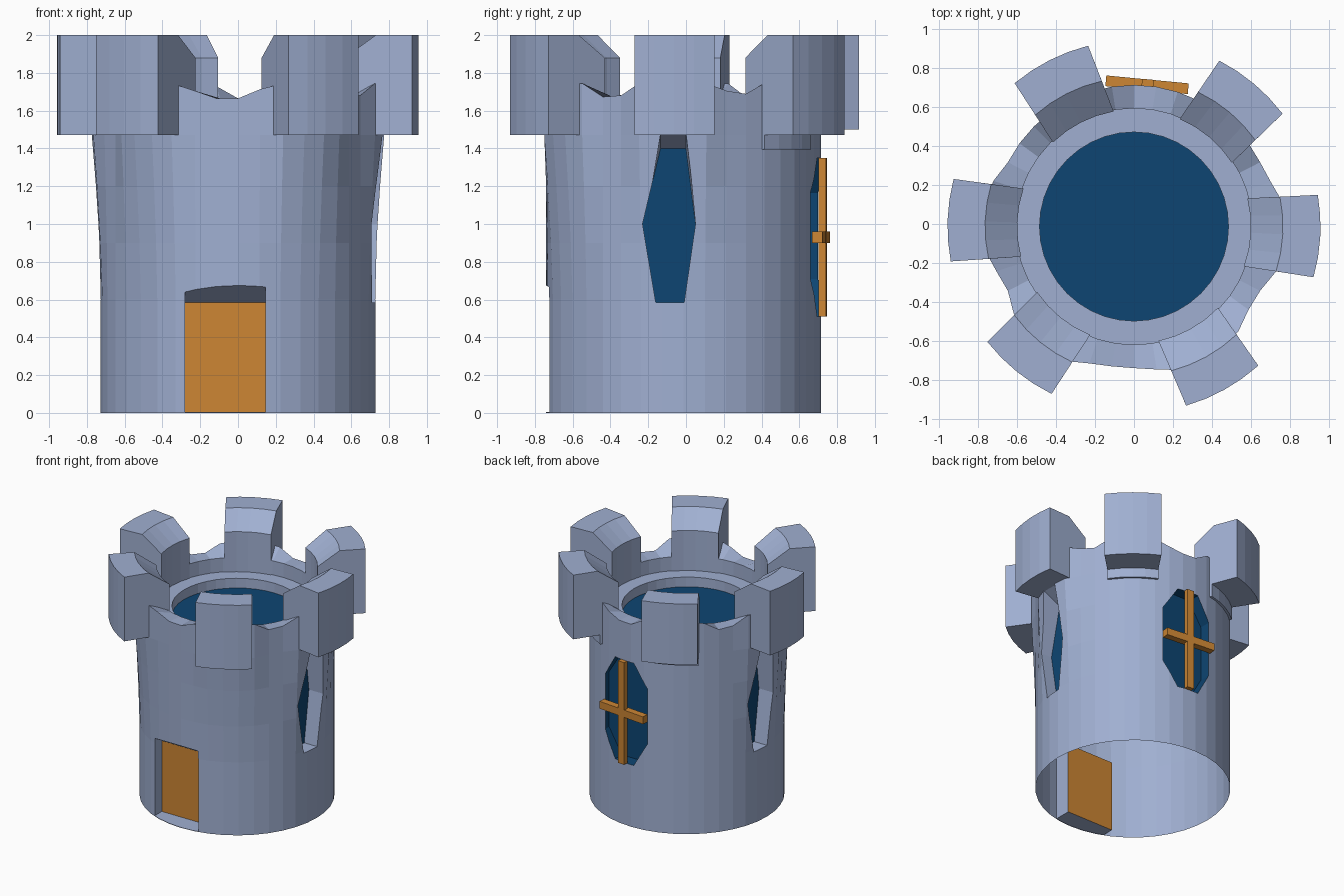
import bpy, bmesh, math
from math import sin, cos, radians, asin

if "Cube" in bpy.data.objects:
    bpy.data.objects.remove(bpy.data.objects["Cube"])

CY = -0.013                              # tower axis in y
MERLONS = [-3, 50, 117, 178, 231, 299]   # merlon directions
REAR = [50, 117]                         # these rest on corbels, the wall stays straight


def material(name, rgb):
    m = bpy.data.materials.new(name)
    m.use_nodes = True
    m.diffuse_color = (*rgb, 1)
    m.node_tree.nodes["Principled BSDF"].inputs["Base Color"].default_value = (*rgb, 1)
    return m


STONE = material("pale blue stone", (0.35, 0.43, 0.64))
BLUE = material("deep blue", (0.004, 0.06, 0.17))
WOOD = material("orange wood", (0.61, 0.24, 0.034))


def make_object(name, bm, mats):
    bmesh.ops.recalc_face_normals(bm, faces=bm.faces[:])
    mesh = bpy.data.meshes.new(name)
    bm.to_mesh(mesh)
    bm.free()
    for m in mats:
        mesh.materials.append(m)
    ob = bpy.data.objects.new(name, mesh)
    bpy.context.scene.collection.objects.link(ob)
    return ob


def loft(bm, rings, closed_rows=False):
    """Join rings of points with quads and cap both ends; returns the caps."""
    vs = [[bm.verts.new(p) for p in ring] for ring in rings]
    n = len(vs[0])
    for a, b in zip(vs, vs[1:]):
        for i in range(n):
            j = (i + 1) % n
            bm.faces.new((a[i], a[j], b[j], b[i]))
    return bm.faces.new(vs[0]), bm.faces.new(vs[-1])


def clamp(v):
    return max(0.0, min(1.0, v))


def distance(a, dirs):
    return min(abs((a - d + 180) % 360 - 180) for d in dirs)


# Tower: straight wall that swells under the front and side merlons
SEG = 40
ANGLES = [i * 360 / SEG for i in range(SEG)]


def wall_point(a, z):
    swell = clamp(1 - (distance(a, [m for m in MERLONS if m not in REAR]) - 12) / 12)
    r = 0.727 + 0.048 * swell * clamp((z - 0.6) / 0.87) ** 1.4
    return (r * cos(radians(a)), CY + r * sin(radians(a)), z)


def rim(a):
    return 1.745 - 0.08 * clamp((distance(a, MERLONS) - 16) / 10)


def circle(r, z):
    return [(r * cos(radians(a)), CY + r * sin(radians(a)), z) for a in ANGLES]


bm = bmesh.new()
rings = [[wall_point(a, z) for a in ANGLES] for z in (0, 0.6, 0.9, 1.2, 1.47)]
rings.append([wall_point(a, rim(a)) for a in ANGLES])
rings += [circle(0.607, 1.665), circle(0.607, 1.55), circle(0.485, 1.55), circle(0.485, 1.47)]
_, roof = loft(bm, rings)
roof.material_index = 1
tower = make_object("tower", bm, [STONE, BLUE, WOOD])


# Recesses: the inner cap of each cutter becomes the pane or door
def carve(name, inner, outer, pane, sides=0):
    bm = bmesh.new()
    cap, _ = loft(bm, [inner, outer])
    for f in bm.faces:
        f.material_index = sides
    cap.material_index = pane
    cutter = make_object(name, bm, [STONE, BLUE, WOOD])
    cutter.hide_render = True
    mod = tower.modifiers.new(name, "BOOLEAN")
    mod.operation = "DIFFERENCE"
    mod.solver = "EXACT"
    mod.object = cutter
    return cutter


def door_outline(y, top):
    return [(-0.28, y, 0.004), (0.145, y, 0.004), (0.145, y, top), (-0.28, y, top)]


def side_outline(x, top, turn):
    pts = [(-0.16, 0.585), (-0.01, 0.585), (0.05, 1.0), (0.0, top), (-0.135, top), (-0.23, 1.0)]
    return [(turn * x, CY + turn * (y - CY), z) for y, z in pts]


def back_outline(y):
    c, w, n = 0.067, 0.205, 0.09
    right = [(n, 0.51), (w, 0.71), (w, 1.165), (n, 1.35)]
    pts = right + [(-x, z) for x, z in reversed(right)]
    return [(c + x, y, z) for x, z in pts]


cutters = [
    carve("door_cutter", door_outline(-0.59, 0.585), door_outline(-0.9, 0.77), 2),
    carve("left_window_cutter", side_outline(0.61, 1.4, 1), side_outline(0.9, 1.54, 1), 1),
    carve("right_window_cutter", side_outline(0.61, 1.4, -1), side_outline(0.9, 1.54, -1), 1),
    carve("back_window_cutter", back_outline(0.61), back_outline(0.9), 1, 1),
]
bpy.context.view_layer.update()
graph = bpy.context.evaluated_depsgraph_get()
carved = bpy.data.meshes.new_from_object(tower.evaluated_get(graph))
tower.modifiers.clear()
tower.data = carved
for c in cutters:
    bpy.data.objects.remove(c)

# Open underside
bm = bmesh.new()
bm.from_mesh(carved)
base = [f for f in bm.faces if abs(f.normal.z) > 0.9 and f.calc_center_median().z < 0.002]
bmesh.ops.delete(bm, geom=base, context="FACES")
bm.to_mesh(carved)
bm.free()


# Merlons: a profile swept across a short, slightly tapered arc
def sweep_block(name, direction, profile):
    rows = []
    for s in (-1, -0.5, 0, 0.5, 1):
        row = []
        for r, z in profile:
            half = 0.175 + 0.037 * (r - 0.6) / 0.36
            a = radians(direction) + asin(s * half / r)
            row.append((r * cos(a), CY + r * sin(a), z))
        rows.append(row)
    bm = bmesh.new()
    loft(bm, rows)
    make_object(name, bm, [STONE])


for i, d in enumerate(MERLONS):
    low = 1.5 if d == 117 else 1.472
    sweep_block(f"merlon_{i + 1}", d,
                [(0.6, low), (0.6, 1.88), (0.765, 2.0), (0.958, 2.0), (0.958, low)])
    if d in REAR:
        sweep_block(f"corbel_{i + 1}", d,
                    [(0.62, 1.395), (0.62, 1.52), (0.745, 1.52), (0.745, 1.395)])


# Wooden cross on the back window
def bar(name, size, location):
    bm = bmesh.new()
    bmesh.ops.create_cube(bm, size=1)
    bmesh.ops.scale(bm, vec=size, verts=bm.verts[:])
    ob = make_object(name, bm, [WOOD])
    ob.location = location
    ob.rotation_euler.z = radians(-5.5)


bar("window_upright", (0.06, 0.04, 0.84), (0.07, 0.723, 0.93))
bar("window_crossbar", (0.425, 0.055, 0.06), (0.067, 0.715, 0.93))
